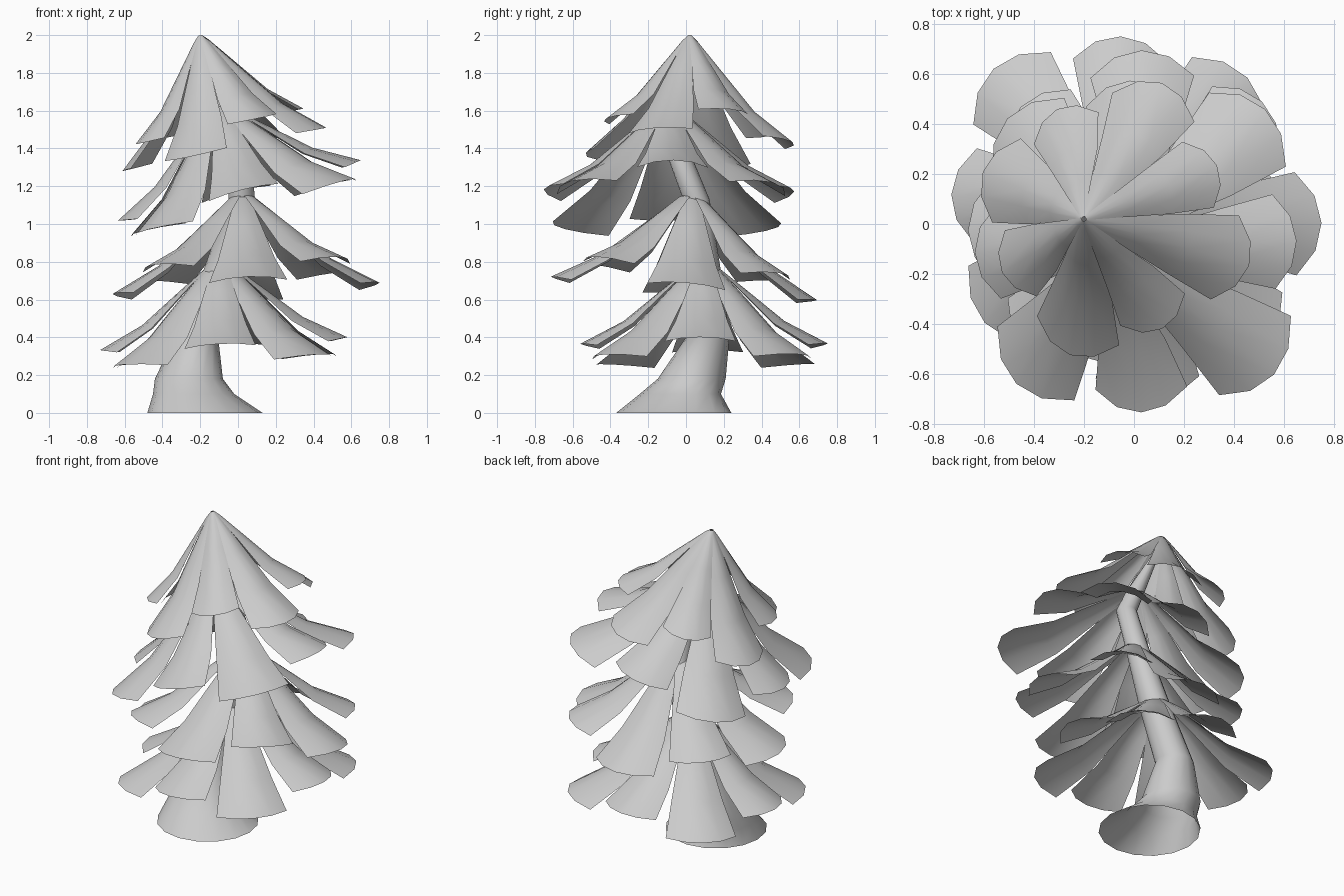
import bpy, bmesh
from math import sin, cos, pi, radians
from mathutils import Matrix, Vector

if "Cube" in bpy.data.objects:
    bpy.data.objects.remove(bpy.data.objects["Cube"])


def finish(bm, name, angle=60):
    me = bpy.data.meshes.new(name)
    bm.to_mesh(me)
    bm.free()
    ob = bpy.data.objects.new(name, me)
    bpy.context.collection.objects.link(ob)
    bpy.context.view_layer.objects.active = ob
    bpy.ops.object.select_all(action='DESELECT')
    ob.select_set(True)
    bpy.ops.object.shade_smooth_by_angle(angle=radians(angle))
    return ob


def skin(bm, rows, closed=False):
    n = len(rows[0])
    for a, b in zip(rows, rows[1:]):
        for i in range(n if closed else n - 1):
            j = (i + 1) % n
            bm.faces.new((a[i], a[j], b[j], b[i]))


# crooked trunk: x, y, z, radius
trunk = [(-.175, -.065, 0, .305), (-.235, -.03, .1, .215), (-.26, .03, .18, .18),
         (-.22, .115, .4, .115), (-.09, .09, .75, .095), (.02, .055, 1.13, .07),
         (0, -.07, 1.45, .062), (-.06, -.06, 1.6, .055), (-.2, .02, 1.95, .01)]
bm = bmesh.new()
N = 16
rings = [[bm.verts.new((x + r * cos(2 * pi * i / N), y + r * sin(2 * pi * i / N), z))
          for i in range(N)] for x, y, z, r in trunk]
skin(bm, rings, True)
finish(bm, "trunk")


# one drooping, arched, round-ended frond
def frond(bm, mat, length, pitch, azimuth, width, root, dips):
    out = Vector((sin(pitch), 0, -cos(pitch)))
    nor = Vector((cos(pitch), 0, sin(pitch)))
    turn = Matrix.Rotation(azimuth, 4, 'Z')
    rows = []
    for s, dip in zip((.03, .09, .36, .68, 1), dips):
        row = []
        for k in range(5):
            u = k / 2 - 1
            along = s * (1 - .085 * u * u * s)
            p = out * (along * length)
            p -= nor * (length * (dip + .085 * s * u * u))
            p.y = width * length * (root + (1 - root) * along) * u
            row.append(bm.verts.new(mat @ turn @ p))
        rows.append(row)
    skin(bm, rows)


# tiers: apex, tilt x, tilt y, short pitch, long pitch, short length, long length,
# azimuth of first short frond, half width, root width, droop along the frond
top = (.012, .008, .025, .045, 0)
low = (.015, .0, .018, .042, 0)
tiers = [
    ("top_fronds", (-.205, .02, 2.02), 0, -12, 43.5, 42, .71, .86, 26, .225, .03, top),
    ("upper_fronds", (-.11, -.09, 1.645), 0, -14, 54, 53, .82, .94, 2, .25, .08, low),
    ("middle_fronds", (.02, .035, 1.18), -5, -2.5, 58.5, 53.5, .80, .88, 46, .255, .1, low),
    ("lower_fronds", (-.1, .095, .825), 0, -3, 55, 53, .80, .90, -2, .255, .1, low),
]
for name, apex, tx, ty, p0, p1, short, long, start, width, root, dips in tiers:
    mat = (Matrix.Translation(apex) @ Matrix.Rotation(radians(tx), 4, 'X')
           @ Matrix.Rotation(radians(ty), 4, 'Y'))
    bm = bmesh.new()
    for i in range(8):
        odd = i % 2
        frond(bm, mat, long if odd else short, radians(p1 if odd else p0),
              radians(start + 45 * i), width, root, dips)
    finish(bm, name)
